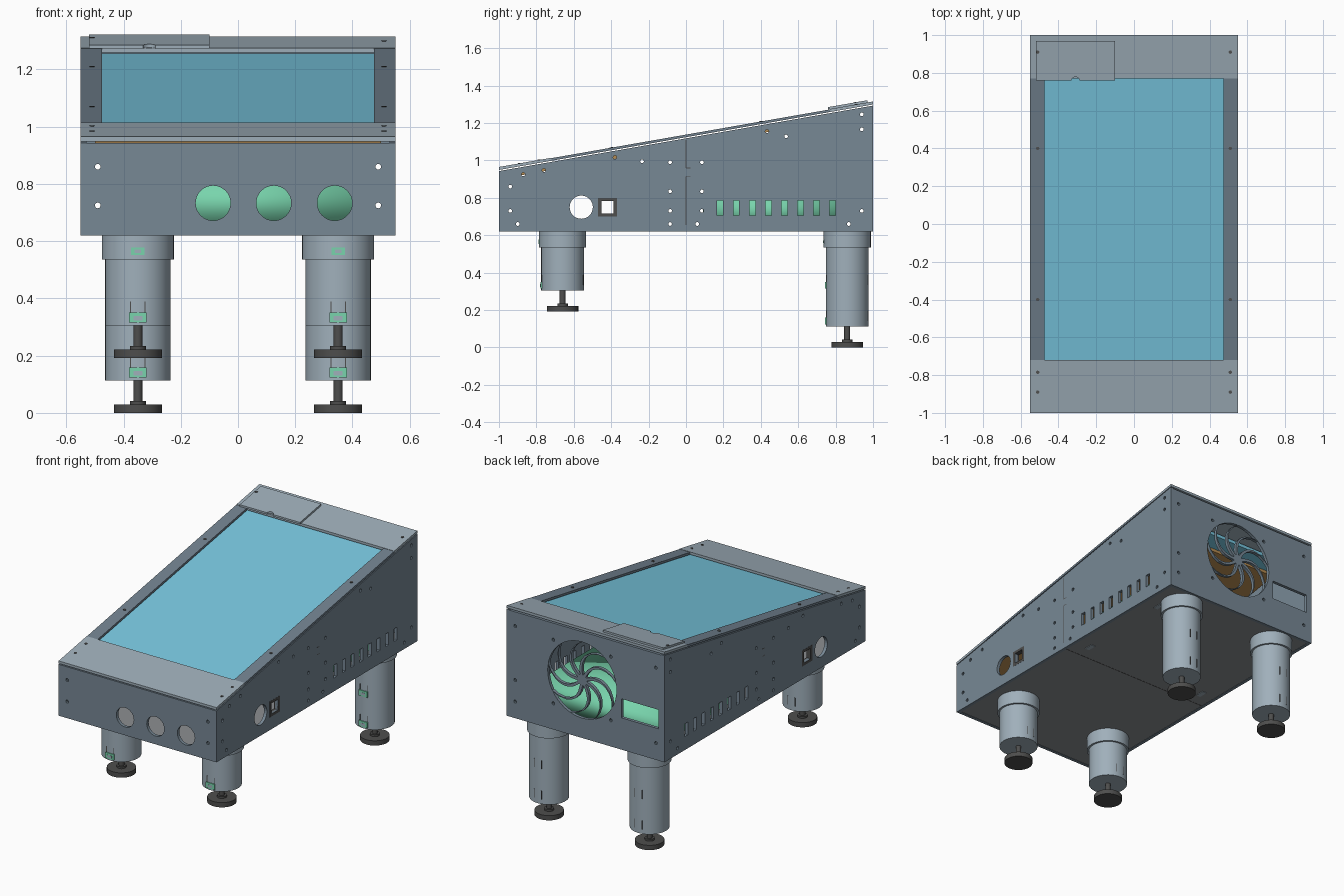
import bpy, bmesh
from math import pi, sin, cos
from mathutils import Matrix, Vector

old = bpy.data.objects.get("Cube")
if old:
    bpy.data.objects.remove(old, do_unlink=True)


def material(name, rgb):
    lin = [((c / 255 + 0.055) / 1.055) ** 2.4 for c in rgb] + [1]
    m = bpy.data.materials.new(name)
    m.use_nodes = True
    m.diffuse_color = lin
    m.node_tree.nodes["Principled BSDF"].inputs["Base Color"].default_value = lin
    return m


SLATE = material("slate wall", (119, 136, 149))
TRIM = material("slate trim", (113, 129, 142))
PANEL = material("light grey panel", (157, 173, 184))
LEG = material("leg grey", (160, 176, 187))
GLASS = material("screen blue", (120, 199, 224))
MINT = material("mint green", (120, 212, 172))
BLACK = material("dark rubber", (78, 78, 77))
FLOOR = material("floor grey", (140, 143, 146))
AMBER = material("amber board", (182, 140, 82))

AXES = {"x": Matrix.Rotation(pi / 2, 4, "Y"), "y": Matrix.Rotation(pi / 2, 4, "X"), "z": Matrix()}


def box(bm, centre, size):
    bmesh.ops.create_cube(bm, size=1, matrix=Matrix.Translation(centre) @ Matrix.Diagonal((*size, 1)))


def rod(bm, centre, r, depth, axis="z", sides=32):
    bmesh.ops.create_cone(bm, cap_ends=True, segments=sides, radius1=r, radius2=r,
                          depth=depth, matrix=Matrix.Translation(centre) @ AXES[axis])


def finish(name, bm, mat, smooth=False):
    me = bpy.data.meshes.new(name)
    bmesh.ops.recalc_face_normals(bm, faces=bm.faces)
    bm.to_mesh(me)
    bm.free()
    me.materials.append(mat)
    ob = bpy.data.objects.new(name, me)
    bpy.context.scene.collection.objects.link(ob)
    if smooth:
        bpy.ops.object.select_all(action="DESELECT")
        ob.select_set(True)
        bpy.context.view_layer.objects.active = ob
        bpy.ops.object.shade_smooth_by_angle(angle=pi / 6)
    return ob


def make_box(name, centre, size, mat):
    bm = bmesh.new()
    box(bm, centre, size)
    return finish(name, bm, mat)


def slope(y, drop=0.0):
    return 0.965 + 0.175 * (y + 1) - drop


def tilted(name, x0, x1, y0, y1, top, bottom, mat):
    """Slab that follows the slope of the cabinet top."""
    bm = bmesh.new()
    box(bm, ((x0 + x1) / 2, (y0 + y1) / 2, 0), (x1 - x0, y1 - y0, 1))
    for v in bm.verts:
        v.co.z = slope(v.co.y, top if v.co.z > 0 else bottom)
    return finish(name, bm, mat)


def cut(targets, bm):
    cutter = finish("wall_cutter", bm, SLATE)
    cutter.hide_render = True
    for ob in targets:
        mod = ob.modifiers.new("openings", "BOOLEAN")
        mod.operation, mod.solver, mod.object = "DIFFERENCE", "EXACT", cutter
        bpy.context.view_layer.update()
        done = bpy.data.meshes.new_from_object(ob.evaluated_get(bpy.context.evaluated_depsgraph_get()))
        ob.modifiers.clear()
        ob.data = done
    bpy.data.objects.remove(cutter, do_unlink=True)


W, T, BASE, GAP = 0.55, 0.02, 0.62, 0.022

# Side walls with sloped tops
sides = []
for label, s in (("left", 1), ("right", -1)):
    bm = bmesh.new()
    box(bm, (s * (W - T / 2), 0, BASE + 0.5), (T, 2, 1))
    for v in bm.verts:
        v.co.z = slope(v.co.y, GAP) if v.co.z > 1 else BASE
    sides.append(finish(label + "_wall", bm, SLATE))
    sides.append(make_box(label + "_socket_frame", (s * (W - 0.014), -0.42, 0.75), (0.03, 0.1, 0.1), BLACK))

# Openings in the side walls: round port, socket, vents and screw holes
bm = bmesh.new()
rod(bm, (0, -0.56, 0.75), 0.062, 2, "x")
box(bm, (0, -0.42, 0.75), (2, 0.066, 0.066))
for i in range(8):
    box(bm, (0, 0.183 + 0.0857 * i, 0.745), (2, 0.032, 0.08))
screws = [(-.94, .86), (-.94, .73), (-.9, .66), (-.87, .925), (-.76, .947), (-.38, 1.016), (-.235, .995),
          (-.085, .66), (.06, .66), (.433, 1.155), (.535, 1.128), (.94, 1.246), (.94, 1.166), (.94, .73), (.87, .66)]
screws += [(s * .085, z) for s in (1, -1) for z in (.99, .834, .73)]
for y, z in screws:
    rod(bm, (0, y, z), 0.01, 2, "x", 10)
cut(sides, bm)

# Front wall with three button holes
front_top, back_top = slope(-1, GAP), slope(0.98, GAP)
front = make_box("front_wall", (0, -1 + T / 2, (BASE + front_top) / 2), (2 * W - 2 * T, T, front_top - BASE), SLATE)
bm = bmesh.new()
for x in (-0.087, 0.125, 0.338):
    rod(bm, (x, -1, 0.733), 0.061, 0.2, "y")
for x in (-0.49, 0.49):
    for z in (0.725, 0.86):
        rod(bm, (x, -1, z), 0.01, 0.2, "y", 10)
cut([front], bm)

# Back wall with fan opening and cable slot
FX, FZ, FR = 0.024, 0.985, 0.24
back = make_box("back_wall", (0, 1 - T / 2, (BASE + back_top) / 2), (2 * W - 2 * T, T, back_top - BASE), SLATE)
bm = bmesh.new()
rod(bm, (FX, 1, FZ), FR, 0.2, "y", 48)
box(bm, (-0.38, 1, 0.88), (0.26, 0.2, 0.12))
for x in (-0.49, 0.49):
    for z in (0.725, 0.86, 1.2):
        rod(bm, (x, 1, z), 0.01, 0.2, "y", 10)
for x in (-1, 1):
    for z in (-1, 1):
        rod(bm, (FX + x * 0.2, 1, FZ + z * 0.2), 0.01, 0.2, "y", 10)
cut([back], bm)

# Fan grille: curved spokes round a small hub
bm = bmesh.new()
rod(bm, (FX, 1 - T / 2, FZ), 0.035, T, "y", 24)
STEPS = 8
for k in range(9):
    rings = []
    for i in range(STEPS + 1):
        t = i / STEPS
        r, a = 0.025 + (FR - 0.02) * t, 2 * pi * k / 9 + 0.9 * t * t
        mid = Vector((FX + r * cos(a), 1 - T / 2, FZ + r * sin(a)))
        across = Vector((-sin(a - 0.4 * t), 0, cos(a - 0.4 * t))) * 0.009
        deep = Vector((0, T / 2, 0))
        rings.append([bm.verts.new(mid + p * across + q * deep) for p, q in ((1, 1), (-1, 1), (-1, -1), (1, -1))])
    for a, b in zip(rings, rings[1:]):
        for j in range(4):
            bm.faces.new((a[j], a[j - 1], b[j - 1], b[j]))
    bm.faces.new(rings[0])
    bm.faces.new(rings[-1])
finish("fan_grille", bm, SLATE)

# Floor, its seam and cable slots
make_box("floor", (0, 0, BASE + 0.012), (2 * W - 2 * T, 2 - 2 * T, 0.02), FLOOR)
make_box("floor_seam", (0, 0, BASE + 0.002), (2 * W - 2 * T, 0.003, 0.002), BLACK)
for s in (1, -1):
    for y in (0.11, 0.75):
        make_box("floor_slot", (s * 0.435, y, BASE + 0.001), (0.03, 0.06, 0.004), PANEL)

# Stepped seam where the side walls join
bm = bmesh.new()
for s in (1, -1):
    x = s * W
    box(bm, (x, 0, 0.785), (0.001, 0.003, 0.26))
    box(bm, (x, 0, 1.035), (0.001, 0.003, 0.15))
    for z in (0.915, 0.96):
        box(bm, (x, 0.012, z), (0.001, 0.026, 0.004))
finish("side_seams", bm, BLACK)

# Sloped top: panels, side strips, screen and backing board
tilted("lower_top_panel", -W, W, -1, -0.72, 0, 0.016, PANEL)
tilted("upper_top_panel", -W, W, 0.77, 1, 0, 0.016, PANEL)
for s in (1, -1):
    xs = sorted((s * 0.475, s * W))
    tilted("side_strip", *xs, -0.72, 0.77, 0.002, 0.016, TRIM)
tilted("screen", -0.5, 0.5, -0.75, 0.8, 0.024, 0.045, GLASS)
tilted("backing_board", -0.5, 0.5, -0.97, 0.7, 0.046, 0.065, AMBER)
hatch = tilted("hatch_plate", -0.52, -0.1, 0.76, 0.97, -0.012, 0, PANEL)
bm = bmesh.new()
rod(bm, (-0.31, 0.757, 1.28), 0.022, 0.2, "z", 20)
cut([hatch], bm)

# Screw heads on the top
bm = bmesh.new()
for s in (1, -1):
    for y in (-0.89, -0.785, -0.4, 0.4, 0.91):
        lift = 0.012 if s < 0 and y > 0.9 else 0
        rod(bm, (s * 0.51, y, slope(y) + lift), 0.009, 0.004, "z", 10)
finish("top_screws", bm, BLACK)

# Soft-shaded unit inside the cabinet
unit = make_box("inner_unit", (0, 0.47, 0.732), (0.9, 0.76, 0.14), MINT)
unit.data.shade_smooth()

# Legs with collar, tube, clips, slits and adjustable foot
for x in (-0.35, 0.35):
    for label, y, low in (("front", -0.66, 0.305), ("back", 0.862, 0.113)):
        bm = bmesh.new()
        rod(bm, (x, y, 0.578), 0.126, 0.085, sides=48)
        rod(bm, (x, y, (low + 0.56) / 2), 0.114, 0.56 - low, sides=48)
        finish(label + "_leg", bm, LEG, True)
        bm = bmesh.new()
        foot = low - 0.113
        rod(bm, (x, y, foot + 0.015), 0.084, 0.03, sides=40)
        rod(bm, (x, y, foot + 0.036), 0.028, 0.012, sides=24)
        rod(bm, (x, y, foot + 0.08), 0.016, 0.09, sides=20)
        finish(label + "_foot", bm, BLACK, True)

        # Each clip is a mint frame with a recess; slits rise above it front and back
        clips, recesses, slits = bmesh.new(), bmesh.new(), bmesh.new()
        box(clips, (x, y - 0.122, 0.565), (0.046, 0.012, 0.026))
        box(recesses, (x, y - 0.128, 0.565), (0.022, 0.002, 0.012))
        for z in sorted({low + 0.028, 0.333}):
            box(clips, (x, y - 0.112, z), (0.06, 0.014, 0.036))
            box(recesses, (x, y - 0.119, z - 0.002), (0.032, 0.002, 0.016))
            for s in (1, -1):
                for d in (1, -1):
                    box(slits, (x + s * 0.025, y + d * 0.111, z + 0.028), (0.004, 0.004, 0.055))
        finish(label + "_leg_clips", clips, MINT)
        finish(label + "_clip_recesses", recesses, LEG)
        finish(label + "_leg_slits", slits, BLACK)
